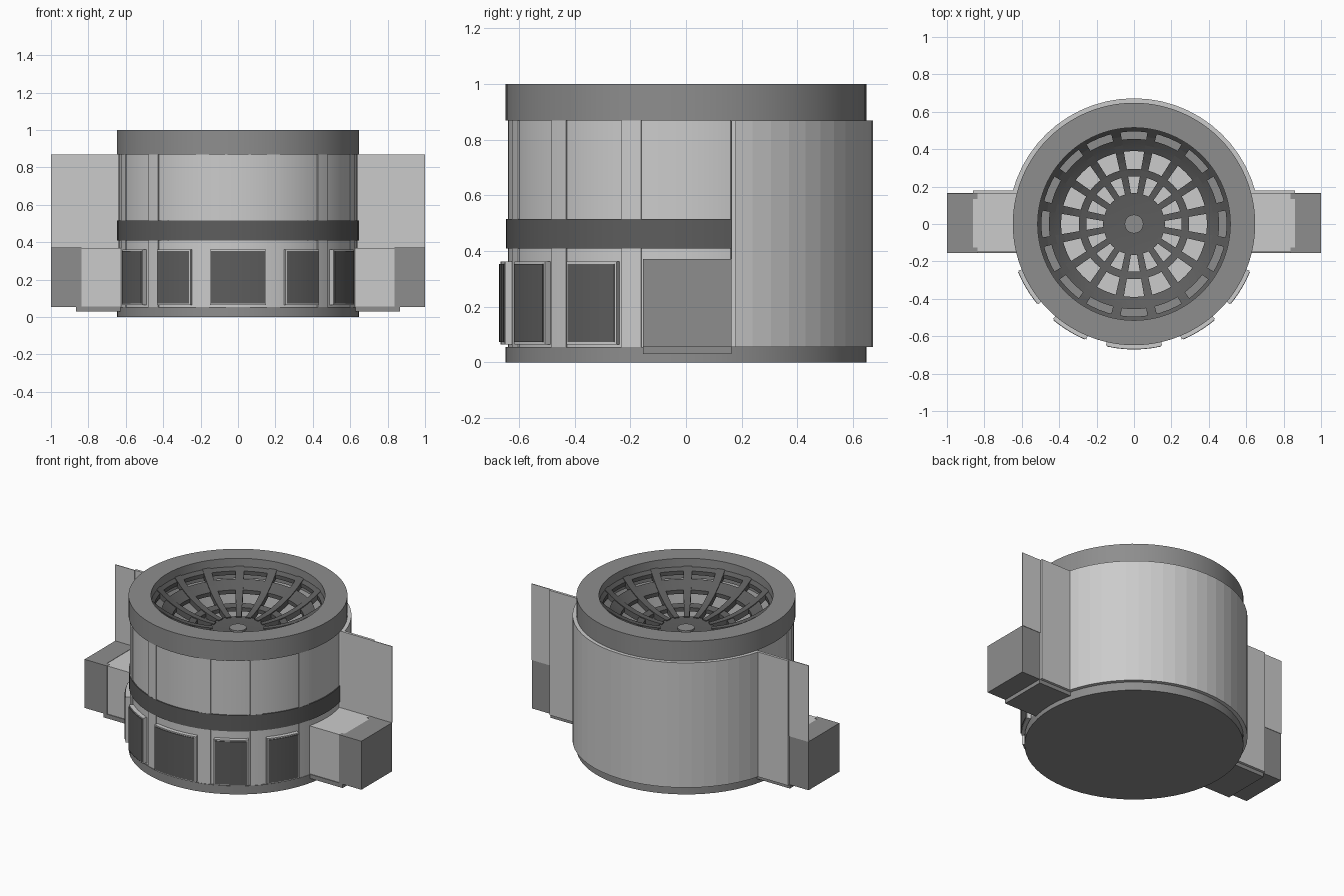
import bpy, bmesh
from math import sin, cos, pi, radians

if "Cube" in bpy.data.objects:
    bpy.data.objects.remove(bpy.data.objects["Cube"])


def material(name, v):
    m = bpy.data.materials.new(name)
    m.diffuse_color = (v, v, v, 1)
    m.use_nodes = True
    m.node_tree.nodes["Principled BSDF"].inputs["Base Color"].default_value = m.diffuse_color
    return m


LIGHT = material("light_grey", 0.65)
DARK = material("dark_grey", 0.27)
BLACK = material("near_black", 0.11)


def finish(name, bm, mat, smooth=False):
    bmesh.ops.remove_doubles(bm, verts=bm.verts, dist=1e-5)
    bmesh.ops.recalc_face_normals(bm, faces=bm.faces)
    me = bpy.data.meshes.new(name)
    bm.to_mesh(me)
    bm.free()
    ob = bpy.data.objects.new(name, me)
    bpy.context.collection.objects.link(ob)
    me.materials.append(mat)
    if smooth:
        bpy.ops.object.select_all(action='DESELECT')
        ob.select_set(True)
        bpy.context.view_layer.objects.active = ob
        bpy.ops.object.shade_smooth_by_angle(angle=radians(30))
    return ob


def lathe(name, profile, mat, a0=0, a1=360, steps=64, smooth=True):
    """Sweep a closed (r, z) profile about z; 0 degrees = +x."""
    bm = bmesh.new()
    full = a1 - a0 >= 360
    rows = []
    for i in range(steps if full else steps + 1):
        a = radians(a0 + (a1 - a0) * i / steps)
        rows.append([bm.verts.new((r * cos(a), r * sin(a), z)) for r, z in profile])
    n = len(profile)
    for i in range(steps):
        p, q = rows[i], rows[(i + 1) % len(rows)]
        for j in range(n):
            k = (j + 1) % n
            if profile[j][0] == 0 and profile[k][0] == 0:
                continue
            if profile[j][0] == 0:
                bm.faces.new((p[j], q[k], p[k]))
            elif profile[k][0] == 0:
                bm.faces.new((p[j], q[j], p[k]))
            else:
                bm.faces.new((p[j], q[j], q[k], p[k]))
    if not full:
        bm.faces.new(rows[0])
        bm.faces.new(rows[-1])
    return finish(name, bm, mat, smooth)


def rect(r0, r1, z0, z1):
    return [(r0, z0), (r1, z0), (r1, z1), (r0, z1)]


def box(name, x0, x1, y0, y1, z0, z1, mat):
    bm = bmesh.new()
    bmesh.ops.create_cube(bm, size=1)
    for v in bm.verts:
        v.co = ((x0, x1)[v.co.x > 0], (y0, y1)[v.co.y > 0], (z0, z1)[v.co.z > 0])
    return finish(name, bm, mat)


# drum: base, hollow body, top ring, inside floor
lathe("base", rect(0, 0.648, 0, 0.055), DARK)
lathe("body", rect(0.62, 0.64, 0.055, 0.87), LIGHT)
lathe("top_ring", rect(0.515, 0.648, 0.87, 1.0), DARK, steps=96)
lathe("inner_floor", rect(0, 0.45, 0.055, 0.065), LIGHT)

# raised shell round the back
lathe("back_shell", rect(0.63, 0.672, 0.055, 0.87), LIGHT, 14.5, 165.5, 24, False)

# dark band round the front and columns between the panels
lathe("front_band", rect(0.63, 0.646, 0.41, 0.515), BLACK, 165, 375, 48)
for s in (-1, 1):
    for a, b in ((14, 20.5), (41.5, 48), (69, 75.5)):
        lo, hi = sorted((270 + s * a, 270 + s * b))
        lathe("column", rect(0.63, 0.645, 0.055, 0.87), LIGHT, lo, hi, 3)

# five raised front panels with dark faces
for mid, w in ((0, 26), (31.5, 18), (-31.5, 18), (59, 18), (-59, 18)):
    a, h = 270 + mid, w / 2
    lathe("panel_frame", rect(0.63, 0.667, 0.065, 0.362), LIGHT, a - h, a + h, 6)
    lathe("panel_face", rect(0.65, 0.671, 0.073, 0.354), BLACK, a - h + 0.6, a + h - 0.6, 6)


# sunken grille: hoops and spokes follow one bowl curve
def bowl(r):
    return 0.78 + 0.16 * (r / 0.51) ** 3


def hoop(name, r0, r1, t=0.025):
    rs = [r0 + (r1 - r0) * i / 3 for i in range(4)]
    prof = [(r, bowl(r)) for r in rs] + [(r, bowl(r) - t) for r in reversed(rs)]
    lathe(name, prof, BLACK)


for r0, r1 in ((0, 0.165), (0.255, 0.295), (0.39, 0.455), (0.495, 0.52)):
    hoop("grille_hoop", r0, r1)
lathe("grille_cap", rect(0, 0.05, 0.77, 0.79), DARK, steps=32)

bm = bmesh.new()
for k in range(16):
    a = 2 * pi * (k + 0.5) / 16
    rings = []
    for i in range(9):
        r = 0.15 + 0.365 * i / 8
        w = 0.012 + 0.026 * r
        z = bowl(r) + 0.006
        rings.append([bm.verts.new((r * cos(a) - t * sin(a), r * sin(a) + t * cos(a), h))
                      for t, h in ((-w, z), (w, z), (w, z - 0.037), (-w, z - 0.037))])
    for p, q in zip(rings, rings[1:]):
        for j in range(4):
            bm.faces.new((p[j], q[j], q[(j + 1) % 4], p[(j + 1) % 4]))
    bm.faces.new(rings[0])
    bm.faces.new(rings[-1])
finish("grille_spokes", bm, BLACK)

# side arms, mirrored left and right
for s, side in ((1, "right"), (-1, "left")):
    def sbox(name, x0, x1, *rest):
        lo, hi = sorted((s * x0, s * x1))
        box(side + "_" + name, lo, hi, *rest)

    sbox("arm", 0.6, 0.86, -0.15, 0.165, 0.057, 0.37, LIGHT)
    sbox("arm_end", 0.86, 1.0, -0.155, 0.163, 0.055, 0.372, DARK)
    sbox("arm_front_clip", 0.838, 0.87, -0.155, -0.125, 0.055, 0.372, DARK)
    sbox("arm_rear_clip", 0.838, 0.87, 0.135, 0.163, 0.055, 0.372, DARK)
    sbox("arm_foot", 0.6, 0.865, -0.155, 0.163, 0.03, 0.057, DARK)
    sbox("back_plate", 0.63, 0.862, 0.163, 0.18, 0.055, 0.87, LIGHT)
    sbox("outer_plate", 0.86, 1.0, 0.161, 0.166, 0.372, 0.87, LIGHT)
